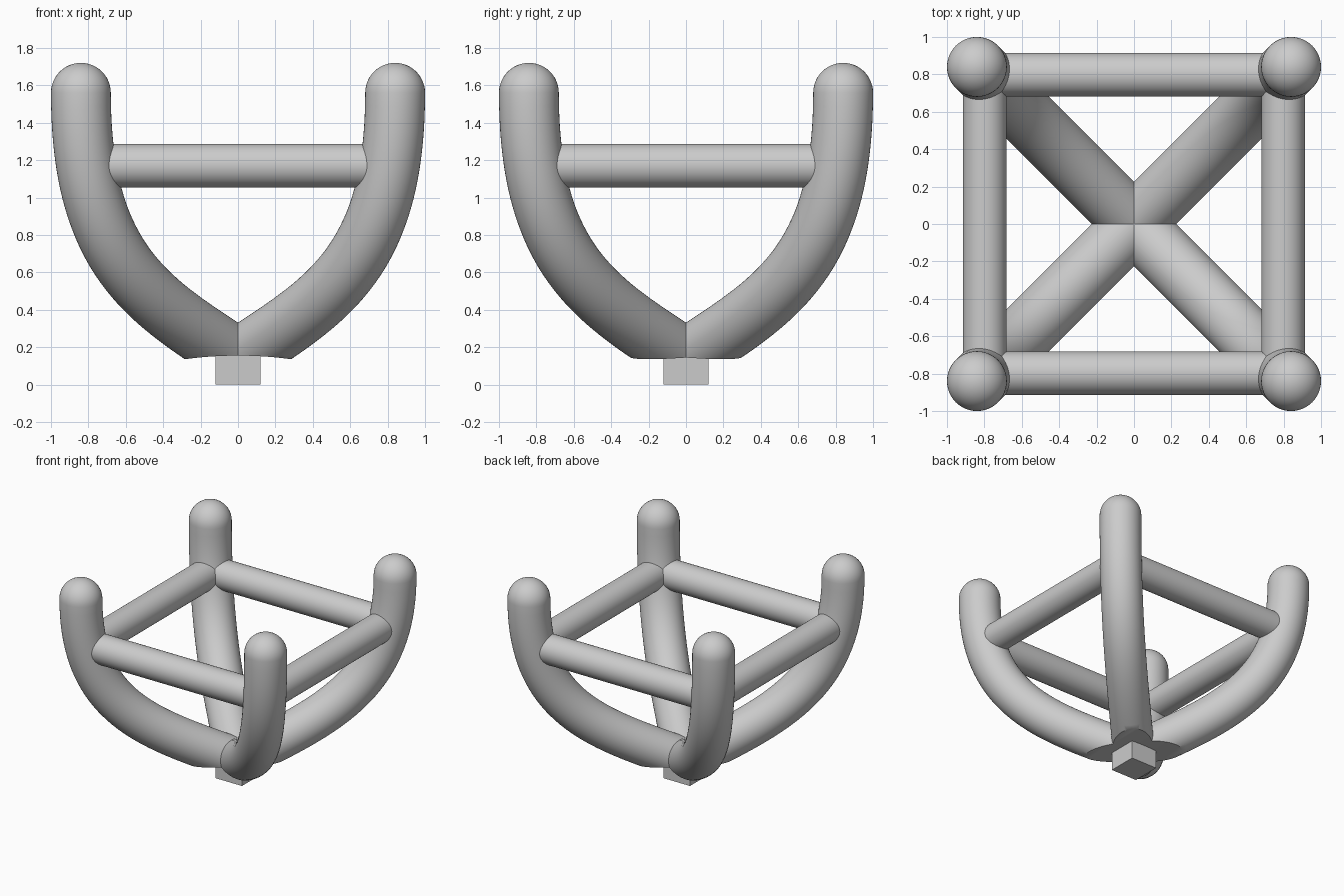
import bpy, bmesh, math
from mathutils import Vector, geometry

if "Cube" in bpy.data.objects:
    bpy.data.objects.remove(bpy.data.objects["Cube"])

ARM_R, BAR_R, BAR_Z, BAR_C = 0.16, 0.117, 1.17, 0.798
SIDES = 48


def activate(obj):
    bpy.ops.object.select_all(action='DESELECT')
    obj.select_set(True)
    bpy.context.view_layer.objects.active = obj


def smooth(obj):
    activate(obj)
    bpy.ops.object.shade_smooth_by_angle(angle=math.radians(35))


def make_arm(name, sx, sy):
    # Curved centre line in the diagonal plane (x stands for both x and y)
    p = [Vector(c) for c in ((0, 0, 0.14), (0.454, 0.454, 0.44),
                             (0.84, 0.84, 0.64), (0.84, 0.84, 1.56))]
    path = geometry.interpolate_bezier(*p, 40)
    side = Vector((1, -1, 0)).normalized()
    rings = []
    for i, c in enumerate(path):
        t = (path[min(i + 1, 39)] - path[max(i - 1, 0)]).normalized()
        if i == 39:
            t = Vector((0, 0, 1))
        rings.append((c, t, ARM_R))
    # Rounded tip
    for k in range(1, 12):
        a = k / 12 * math.pi / 2
        rings.append((p[3] + Vector((0, 0, ARM_R * math.sin(a))),
                      Vector((0, 0, 1)), ARM_R * math.cos(a)))
    bm = bmesh.new()
    loops = []
    for c, t, r in rings:
        up = t.cross(side)
        loop = []
        for j in range(SIDES):
            a = 2 * math.pi * j / SIDES
            v = c + r * (math.cos(a) * side + math.sin(a) * up)
            loop.append(bm.verts.new((v.x * sx, v.y * sy, v.z)))
        loops.append(loop)
    for l0, l1 in zip(loops, loops[1:]):
        for j in range(SIDES):
            k = (j + 1) % SIDES
            bm.faces.new((l0[j], l0[k], l1[k], l1[j]))
    bm.faces.new(loops[0])
    tip = bm.verts.new((0.84 * sx, 0.84 * sy, 1.56 + ARM_R))
    for j in range(SIDES):
        bm.faces.new((loops[-1][j], loops[-1][(j + 1) % SIDES], tip))
    bmesh.ops.recalc_face_normals(bm, faces=bm.faces)
    me = bpy.data.meshes.new(name)
    bm.to_mesh(me)
    bm.free()
    obj = bpy.data.objects.new(name, me)
    bpy.context.collection.objects.link(obj)
    return obj


# Large cylinder that trims the underside with a very shallow arch
bpy.ops.mesh.primitive_cylinder_add(vertices=256, radius=2.1, depth=4,
                                    location=(0, 0, 0.155 - 2.1),
                                    rotation=(math.pi / 2, 0, 0))
cutter = bpy.context.object
cutter.name = "underside_cutter"
cutter.hide_render = True

# Four curved arms
for name, sx, sy in (("front_left_arm", -1, -1), ("front_right_arm", 1, -1),
                     ("back_left_arm", -1, 1), ("back_right_arm", 1, 1)):
    arm = make_arm(name, sx, sy)
    activate(arm)
    mod = arm.modifiers.new("trim", 'BOOLEAN')
    mod.operation = 'DIFFERENCE'
    mod.solver = 'EXACT'
    mod.object = cutter
    bpy.ops.object.modifier_apply(modifier=mod.name)
    smooth(arm)
bpy.data.objects.remove(cutter)

# Square ring of crossbars
for name, loc, rot in (("front_bar", (0, -BAR_C, BAR_Z), (0, math.pi / 2, 0)),
                       ("back_bar", (0, BAR_C, BAR_Z), (0, math.pi / 2, 0)),
                       ("left_bar", (-BAR_C, 0, BAR_Z), (math.pi / 2, 0, 0)),
                       ("right_bar", (BAR_C, 0, BAR_Z), (math.pi / 2, 0, 0))):
    bpy.ops.mesh.primitive_cylinder_add(vertices=SIDES, radius=BAR_R,
                                        depth=2 * BAR_C, location=loc, rotation=rot)
    bar = bpy.context.object
    bar.name = name
    smooth(bar)

# Square mounting peg under the hub
bpy.ops.mesh.primitive_cube_add(size=1, location=(0, 0, 0.1))
peg = bpy.context.object
peg.name = "mounting_peg"
peg.scale = (0.24, 0.24, 0.2)
